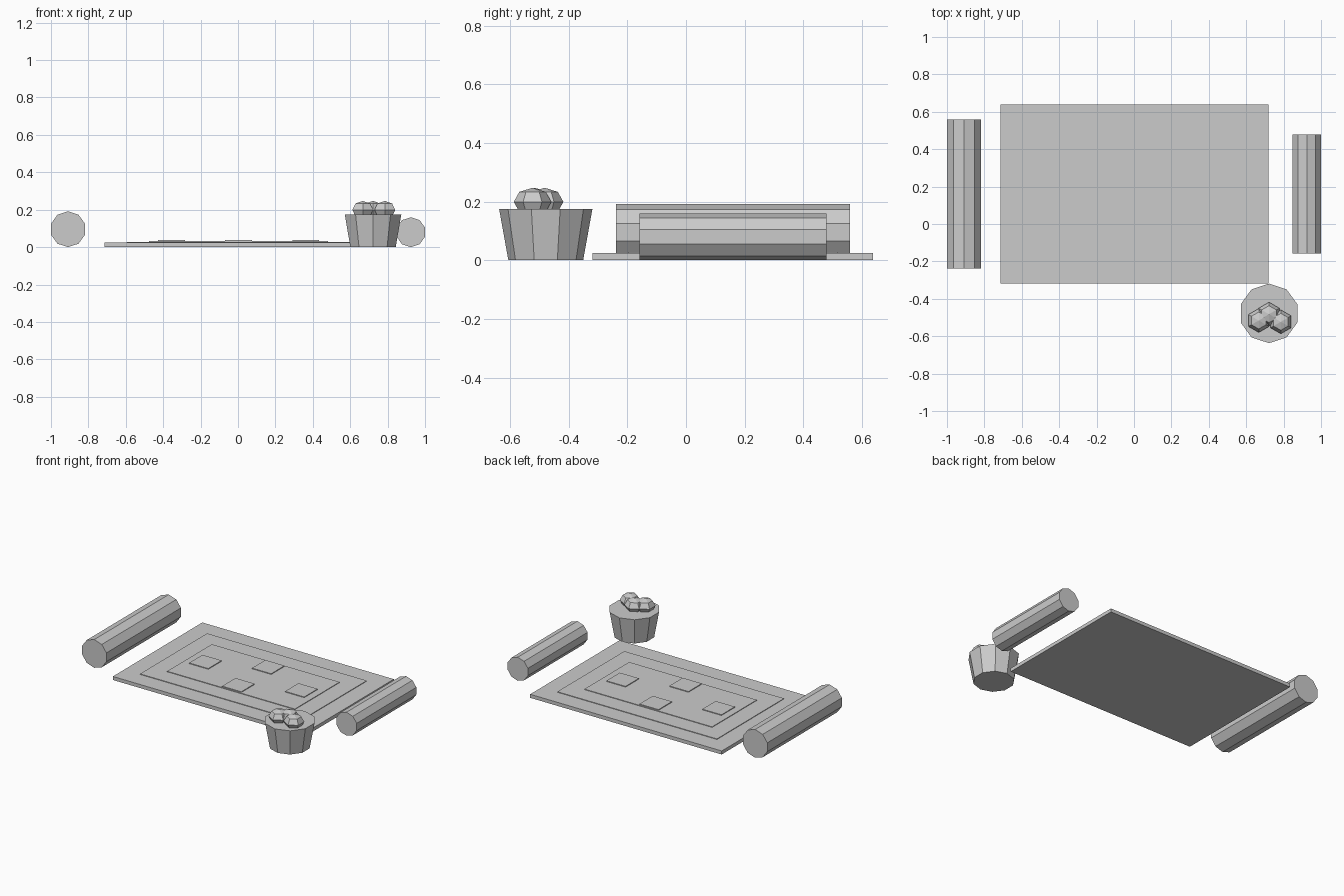
import bpy, bmesh
from math import pi, sin, cos

cube = bpy.data.objects.get("Cube")
if cube:
    bpy.data.objects.remove(cube)

grey = bpy.data.materials.new("plain_grey")
grey.use_nodes = True
GREY = (0.6, 0.6, 0.6, 1)
grey.diffuse_color = GREY
grey.node_tree.nodes["Principled BSDF"].inputs["Base Color"].default_value = GREY


def finish(name, bm, location, rotation=(0, 0, 0)):
    bmesh.ops.remove_doubles(bm, verts=bm.verts, dist=1e-5)
    bmesh.ops.recalc_face_normals(bm, faces=bm.faces)
    mesh = bpy.data.meshes.new(name)
    bm.to_mesh(mesh)
    bm.free()
    mesh.materials.append(grey)
    obj = bpy.data.objects.new(name, mesh)
    obj.location, obj.rotation_euler = location, rotation
    bpy.context.collection.objects.link(obj)
    return obj


def slab(name, x, y, width, depth, bottom, top):
    bm = bmesh.new()
    bmesh.ops.create_cube(bm, size=1)
    bmesh.ops.scale(bm, vec=(width, depth, top - bottom), verts=bm.verts)
    return finish(name, bm, (x, y, (bottom + top) / 2))


def lathe(name, profile, sides, location, rotation=(0, 0, 0)):
    """Stack rings of (radius, height), first corner toward +y, capped ends."""
    bm = bmesh.new()
    rings = []
    for r, z in profile:
        angles = [pi / 2 + 2 * pi * i / sides for i in range(sides)]
        rings.append([bm.verts.new((r * cos(a), r * sin(a), z)) for a in angles])
    for low, high in zip(rings, rings[1:]):
        for i in range(sides):
            j = (i + 1) % sides
            bm.faces.new((low[i], low[j], high[j], high[i]))
    for ring, (r, z) in zip((rings[0], rings[-1]), (profile[0], profile[-1])):
        if r > 0:
            bm.faces.new(ring)
    return finish(name, bm, location, rotation)


# Rug with two raised borders and four square motifs
CX, CY = 0.003, 0.16
slab("rug", CX, CY, 1.434, 0.956, 0, 0.024)
slab("rug_border", CX, CY, 1.195, 0.717, 0.024, 0.028)
slab("rug_field", CX, CY, 0.956, 0.478, 0.028, 0.032)
motifs = {"right": (-0.359, 0), "left": (0.359, 0), "front": (0, -0.16), "back": (0, 0.16)}
for side, (dx, dy) in motifs.items():
    slab("rug_motif_" + side, CX + dx, CY + dy, 0.143, 0.143, 0.032, 0.037)

# Bolsters lying along y, one each side
for side, x, r, length in (("right", -0.909, 0.0956, 0.797), ("left", 0.924, 0.0797, 0.638)):
    lathe("bolster_" + side, [(r, -length / 2), (r, length / 2)], 10,
          (x, CY, r), (pi / 2, 0, 0))

# Tapered basket
BX, BY = 0.722, -0.478
lathe("basket", [(0.1275, 0), (0.159, 0.175)], 10, (BX, BY, 0))

# Three flattened fruits on the basket
R, H = 0.064, 0.048
arc = [(R * max(0, cos(a)), H * sin(a)) for a in (-pi / 2, -pi / 4, 0, pi / 4)] + [(0, H)]
arc[0] = (0, -H)
for n, (dx, dy) in enumerate(((0, -0.004), (-0.055, -0.038), (0.063, -0.045))):
    lathe(f"fruit_{n + 1}", arc, 6, (BX + dx, BY + dy, 0.199))
